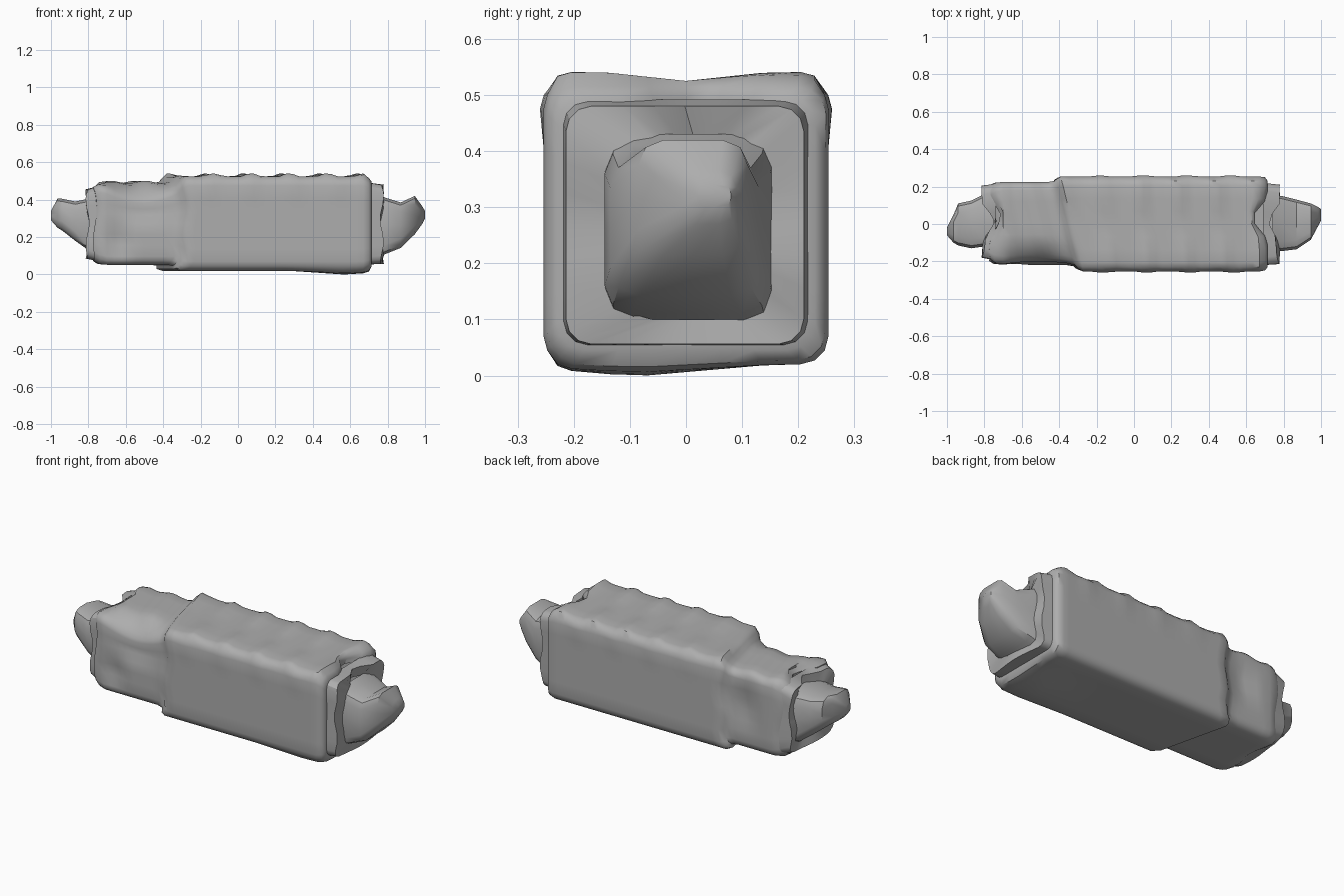
import bpy, bmesh, math, random
from mathutils import Vector

random.seed(4)
grey = bpy.data.materials.new("dark_grey")
grey.diffuse_color = (0.42, 0.42, 0.42, 1)


def section(x, y0, y1, z0, z1, r, edge=6, arc=3):
    """Rounded rectangle in the yz plane."""
    pts = []
    centres = [(y1 - r, z1 - r), (y0 + r, z1 - r), (y0 + r, z0 + r), (y1 - r, z0 + r)]
    for k, (cy, cz) in enumerate(centres):
        for j in range(arc + 1):
            a = math.pi / 2 * (k + j / arc)
            pts.append(Vector((x, cy + r * math.cos(a), cz + r * math.sin(a))))
        ny, nz = centres[(k + 1) % 4]
        a = math.pi / 2 * (k + 1)
        end = Vector((x, ny + r * math.cos(a), nz + r * math.sin(a)))
        start = pts[-1]
        pts += [start.lerp(end, e / edge) for e in range(1, edge)]
    return pts


def loft(name, stations, warp=None, caps=(False, False), angle=40, **kw):
    """Skin a row of sections, optionally warped and capped."""
    bm = bmesh.new()
    rings = []
    for i, s in enumerate(stations):
        pts = section(*s, **kw)
        if warp:
            pts = [warp(p, i) for p in pts]
        rings.append([bm.verts.new(p) for p in pts])
    n = len(rings[0])
    for a, b in zip(rings, rings[1:]):
        for k in range(n):
            bm.faces.new((a[k], a[(k + 1) % n], b[(k + 1) % n], b[k]))
    for flag, ring in zip(caps, (rings[0], rings[-1])):
        if flag:
            bm.faces.new(ring)
    bmesh.ops.recalc_face_normals(bm, faces=bm.faces)
    me = bpy.data.meshes.new(name)
    bm.to_mesh(me)
    bm.free()
    me.materials.append(grey)
    ob = bpy.data.objects.new(name, me)
    bpy.context.collection.objects.link(ob)
    bpy.context.view_layer.objects.active = ob
    ob.select_set(True)
    bpy.ops.object.shade_smooth_by_angle(angle=math.radians(angle))
    ob.select_set(False)
    return ob


def bump(v, c, w):
    return max(0.0, 1 - abs(v - c) / w)


# Wrapping: thin left part stepping up along a slanted edge to the thick right part
def warp_wrap(p, i):
    x, y, z = p
    # slanted, slightly wavy step
    w = max(0, min(1, (-0.02 - x) / 0.22, (x + 0.66) / 0.25))
    x += w * (-0.06 - 0.24 * y - 0.05 * bump(z, 0.03, 0.07) + 0.012 * math.sin(22 * z))
    # sagging top front edge and side dents on the thin part
    sag = math.sin(math.pi * max(0, min(1, (x + 0.74) / 0.46)))
    if y < -0.1 and z > 0.3:
        t = min(-y - 0.1, 0.12) / 0.12
        z -= 0.085 * sag * t * (z - 0.3) / 0.19
        y += 0.02 * sag * t
    if y < -0.19:
        y += 0.035 * bump(x, -0.64, 0.1) * bump(z, 0.18, 0.12)
    if y > 0.19:
        y -= 0.025 * bump(x, -0.52, 0.12) * bump(z, 0.3, 0.15)
    # lumps along the top edges
    if z > 0.515 and x < 0.7:
        z += 0.016 * max(0, math.sin(31 * x + 3 * y)) * min(1, abs(y) / 0.15)
    elif z > 0.47 and x < -0.3:
        z += 0.007 * math.sin(34 * x + 8 * y)
    if z > 0.45 and abs(y) > 0.23 and x > -0.2:
        y *= 1 + 0.025 * max(0, math.sin(27 * x + y))
    # low bulge underneath
    if z < 0.03:
        z -= 0.022 * bump(x, 0.57, 0.3) * bump(y, -0.09, 0.25)
    # notched rims
    if x > 0.6 and z > 0.45:
        x -= 0.08 * bump(y, 0.03, 0.11) * (x - 0.6) / 0.1
    if x < -0.71:
        if z > 0.42:
            x += 0.05 * bump(y, 0.05, 0.12)
        x += 0.01 * math.sin(23 * y + 17 * z)
    return Vector((x, y, z))


wrap = [(-0.765, -0.16, 0.17, 0.10, 0.44, 0.05), (-0.765, -0.198, 0.205, 0.072, 0.468, 0.05),
        (-0.74, -0.214, 0.22, 0.056, 0.487, 0.05)]
wrap += [(-0.70 + 0.04 * k, -0.22, 0.225, 0.052, 0.494, 0.045) for k in range(10)]
wrap += [(-0.305, -0.226, 0.230, 0.047, 0.498, 0.045), (-0.285, -0.243, 0.243, 0.030, 0.515, 0.045),
         (-0.26, -0.254, 0.254, 0.02, 0.525, 0.05)]
wrap += [(-0.225 + 0.895 * k / 26, -0.254, 0.254, 0.02, 0.525, 0.05) for k in range(27)]
wrap += [(0.70, -0.248, 0.248, 0.027, 0.515, 0.05), (0.715, -0.23, 0.23, 0.045, 0.497, 0.05),
         (0.715, -0.20, 0.20, 0.07, 0.47, 0.05)]
loft("wrapping", wrap, warp_wrap)


# Ragged collars between the wrapping and the exposed core
def ragged(sign):
    def warp(p, i):
        x, y, z = p
        if i >= 1:
            if z > 0.4:
                x -= sign * 0.06 * bump(y, 0.02, 0.09)
            x += sign * 0.01 * math.sin(26 * z + 14 * y)
        return Vector((x, y, z))
    return warp


loft("right_collar", [(0.69, -0.22, 0.22, 0.054, 0.492, 0.04),
                      (0.77, -0.214, 0.21, 0.056, 0.48, 0.045),
                      (0.77, -0.11, 0.14, 0.10, 0.42, 0.05)], ragged(1), angle=30)
loft("left_collar", [(-0.74, -0.195, 0.215, 0.07, 0.475, 0.04),
                     (-0.805, -0.18, 0.205, 0.085, 0.455, 0.05),
                     (-0.80, -0.11, 0.14, 0.13, 0.40, 0.05)], ragged(-1), angle=30)

# Torn core ends tapering to a blunt point
loft("right_core", [(0.74, -0.14, 0.155, 0.09, 0.43, 0.05),
                    (0.79, -0.145, 0.15, 0.11, 0.41, 0.05),
                    (0.87, -0.135, 0.13, 0.142, 0.385, 0.05),
                    (0.945, -0.085, 0.11, 0.215, 0.42, 0.045),
                    (0.985, -0.01, 0.09, 0.27, 0.365, 0.03),
                    (1.0, 0.02, 0.08, 0.30, 0.34, 0.015)],
     caps=(False, True), edge=2, arc=2)
loft("left_core", [(-1.0, -0.06, -0.02, 0.29, 0.34, 0.015),
                   (-0.965, -0.10, 0.05, 0.25, 0.405, 0.04),
                   (-0.94, -0.115, 0.11, 0.235, 0.405, 0.05),
                   (-0.87, -0.13, 0.125, 0.18, 0.39, 0.05),
                   (-0.80, -0.12, 0.16, 0.13, 0.405, 0.05),
                   (-0.75, -0.12, 0.16, 0.11, 0.41, 0.05)],
     caps=(True, False), edge=2, arc=2)
